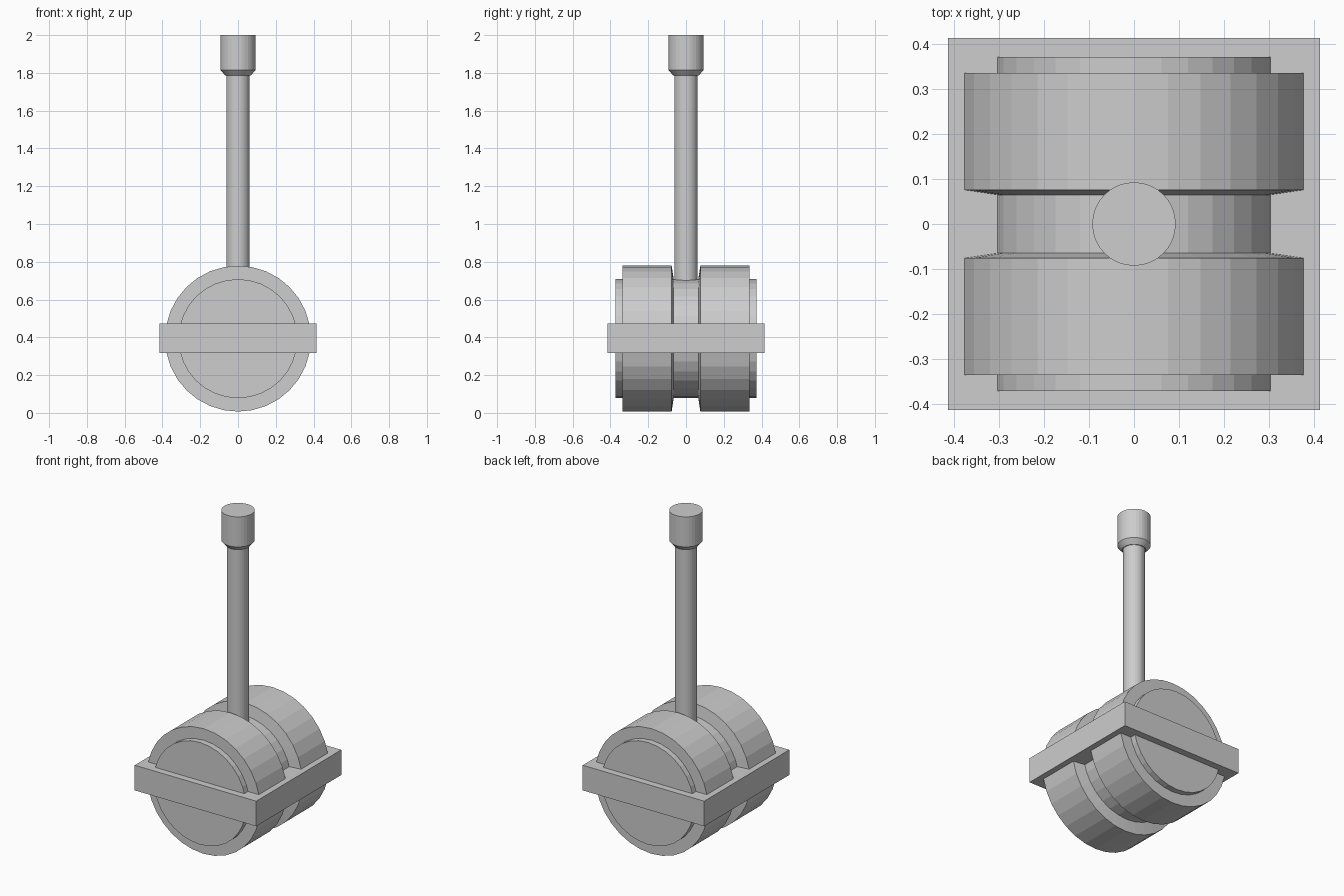
import bpy
import bmesh
import math
from mathutils import Matrix

default = bpy.data.objects.get("Cube")
if default:
    bpy.data.objects.remove(default)

SIDES = 32
AXLE_Z = 0.393

# One plain grey for the whole model
grey = bpy.data.materials.new("plain grey")
grey.use_nodes = True
grey.diffuse_color = (0.61, 0.61, 0.61, 1)
grey.node_tree.nodes["Principled BSDF"].inputs["Base Color"].default_value = grey.diffuse_color


def finish(name, bm):
    bmesh.ops.recalc_face_normals(bm, faces=bm.faces)
    mesh = bpy.data.meshes.new(name)
    bm.to_mesh(mesh)
    bm.free()
    mesh.materials.append(grey)
    obj = bpy.data.objects.new(name, mesh)
    bpy.context.collection.objects.link(obj)
    return obj


def lathe(name, profile, matrix=Matrix()):
    """Turn (radius, height) points round the z axis, with flat end caps."""
    bm = bmesh.new()
    rings = []
    for radius, height in profile:
        angles = [math.tau * i / SIDES for i in range(SIDES)]
        rings.append([bm.verts.new((radius * math.cos(a), radius * math.sin(a), height))
                      for a in angles])
    for low, high in zip(rings, rings[1:]):
        for i in range(SIDES):
            j = (i + 1) % SIDES
            bm.faces.new((low[i], low[j], high[j], high[i]))
    bm.faces.new(rings[0])
    bm.faces.new(rings[-1])
    bm.transform(matrix)
    return finish(name, bm)


# Drum lying along y: end hubs, two wide rims and a sloped central groove
half = [(0.315, 0.065), (0.386, 0.076), (0.386, 0.336), (0.315, 0.336), (0.315, 0.372)]
profile = [(r, -y) for r, y in reversed(half)] + half
lay_down = Matrix.Translation((0, 0, AXLE_Z)) @ Matrix.Rotation(math.pi / 2, 4, 'X')
lathe("drum", profile, lay_down)

# Square plate round the middle of the drum
bm = bmesh.new()
bmesh.ops.create_cube(bm, size=1)
bm.transform(Matrix.Translation((0, 0, 0.395)) @ Matrix.Diagonal((0.829, 0.829, 0.155, 1)))
finish("mounting_plate", bm)

# Lever rod rising out of the groove, and its tapered knob
lathe("lever_rod", [(0.062, AXLE_Z), (0.062, 1.8)])
lathe("lever_knob", [(0.067, 1.786), (0.093, 1.815), (0.093, 2.0)])
